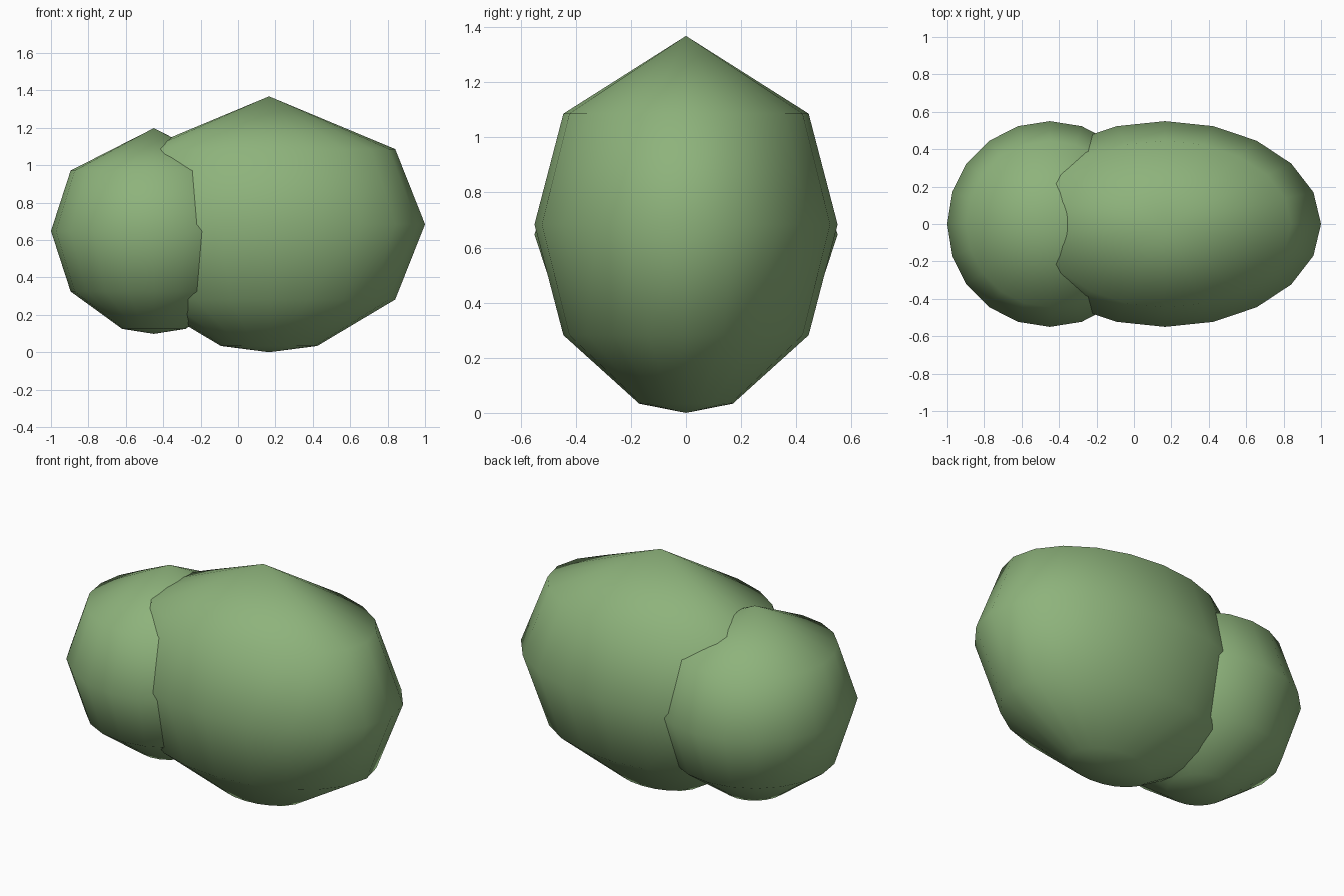
import bpy
import bmesh
from math import cos, sin, radians, tau

if "Cube" in bpy.data.objects:
    bpy.data.objects.remove(bpy.data.objects["Cube"])

SEGMENTS = 20
LATITUDES = (-72, -36, 0, 36)   # rings; the top ring is skipped, giving a pointed cap

leaf = bpy.data.materials.new("leaf_green")
leaf.diffuse_color = (0.27, 0.45, 0.2, 1)
leaf.use_nodes = True
leaf.node_tree.nodes["Principled BSDF"].inputs["Base Color"].default_value = leaf.diffuse_color


def bush_lobe(name, centre, radii):
    bm = bmesh.new()

    def vert(lat, turn):
        p = (cos(lat) * cos(turn), cos(lat) * sin(turn), sin(lat))
        return bm.verts.new([c + r * v for c, r, v in zip(centre, radii, p)])

    rings = [[vert(radians(a), tau * i / SEGMENTS) for i in range(SEGMENTS)]
             for a in LATITUDES]
    bottom, top = vert(radians(-90), 0), vert(radians(90), 0)
    for i in range(SEGMENTS):
        j = (i + 1) % SEGMENTS
        bm.faces.new((bottom, rings[0][j], rings[0][i]))
        for low, high in zip(rings, rings[1:]):
            bm.faces.new((low[i], low[j], high[j], high[i]))
        bm.faces.new((rings[-1][i], rings[-1][j], top))
    for face in bm.faces:
        face.smooth = True
    mesh = bpy.data.meshes.new(name)
    bm.to_mesh(mesh)
    bm.free()
    mesh.materials.append(leaf)
    bpy.context.collection.objects.link(bpy.data.objects.new(name, mesh))


# Wide main lobe and the smaller round lobe beside it
bush_lobe("large_bush_lobe", (0.166, 0, 0.684), (0.834, 0.55, 0.684))
bush_lobe("small_bush_lobe", (-0.45, 0, 0.648), (0.55, 0.55, 0.55))
